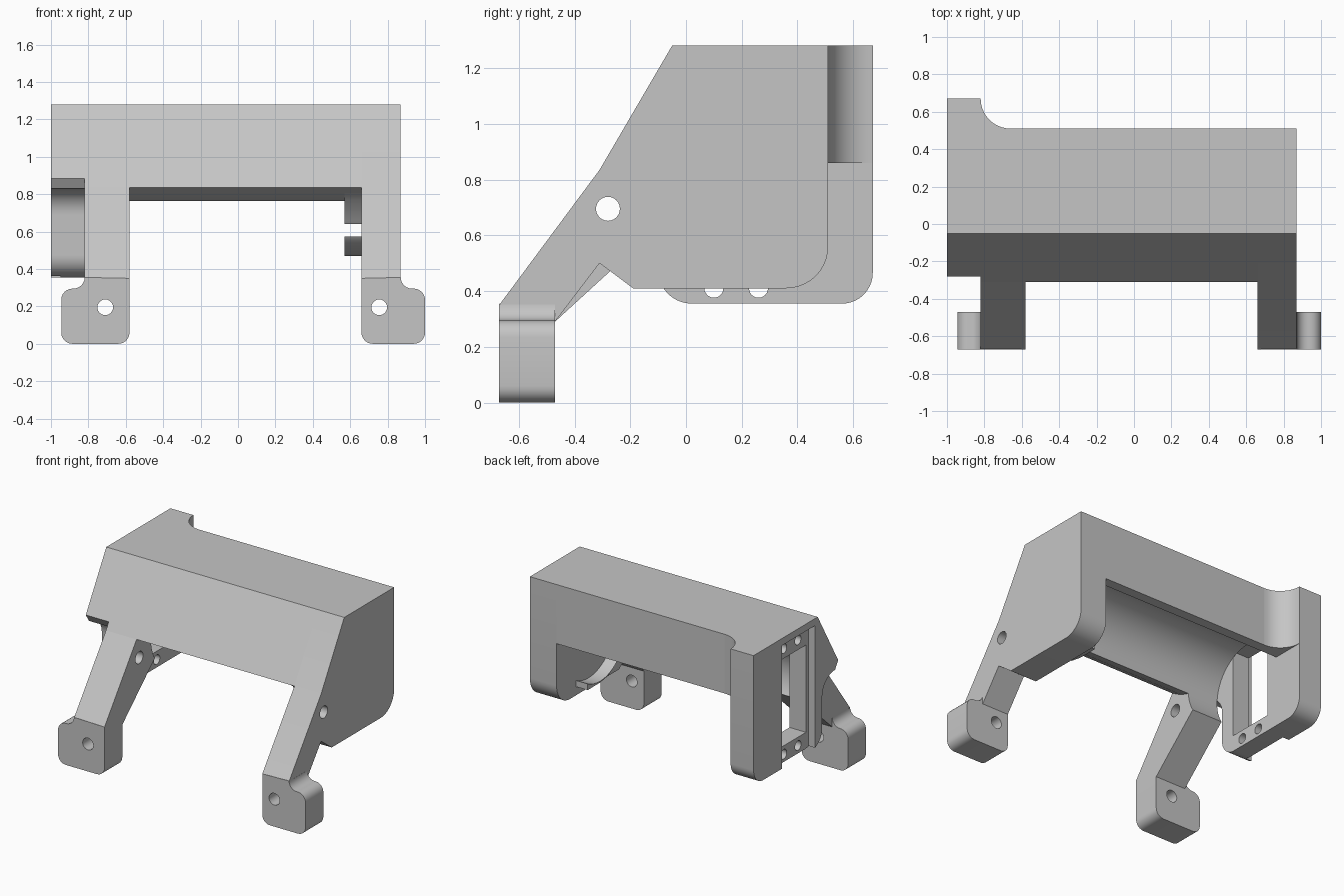
import bpy
import bmesh
from math import cos, sin, radians
from mathutils import Vector

default = bpy.data.objects.get("Cube")
if default:
    bpy.data.objects.remove(default)

GREY = (0.56, 0.56, 0.56, 1)
grey = bpy.data.materials.new("plain grey")
grey.use_nodes = True
grey.diffuse_color = GREY
grey.node_tree.nodes["Principled BSDF"].inputs["Base Color"].default_value = GREY


def arc(cu, cv, r, a0, a1, steps=10):
    """Points of an arc, angles in degrees."""
    angles = [radians(a0 + (a1 - a0) * i / steps) for i in range(steps + 1)]
    return [(cu + r * cos(a), cv + r * sin(a)) for a in angles]


def prism(name, profile, axis, low, high):
    """Extrude a 2D profile along x (y,z), y (x,z) or z (x,y)."""
    place = {"x": lambda u, v, w: (w, u, v),
             "y": lambda u, v, w: (u, w, v),
             "z": lambda u, v, w: (u, v, w)}[axis]
    bm = bmesh.new()
    face = bm.faces.new([bm.verts.new(place(u, v, low)) for u, v in profile])
    moved = bmesh.ops.extrude_face_region(bm, geom=[face])["geom"]
    shift = Vector(place(0, 0, high - low))
    bmesh.ops.translate(bm, vec=shift, verts=[g for g in moved if isinstance(g, bmesh.types.BMVert)])
    bmesh.ops.recalc_face_normals(bm, faces=bm.faces)
    mesh = bpy.data.meshes.new(name)
    bm.to_mesh(mesh)
    bm.free()
    mesh.materials.append(grey)
    obj = bpy.data.objects.new(name, mesh)
    bpy.context.collection.objects.link(obj)
    return obj


def activate(obj):
    bpy.ops.object.select_all(action="DESELECT")
    obj.select_set(True)
    bpy.context.view_layer.objects.active = obj


def cut(obj, *cutters):
    for cutter in cutters:
        mod = obj.modifiers.new("cut", "BOOLEAN")
        mod.operation = "DIFFERENCE"
        mod.solver = "EXACT"
        mod.object = cutter
        activate(obj)
        bpy.ops.object.modifier_apply(modifier=mod.name)
        bpy.data.objects.remove(cutter)


def rod(axis, u, v, r, low, high, steps=24):
    return prism("cutter", arc(u, v, r, 0, 360, steps)[:-1], axis, low, high)


def box(y0, y1, z0, z1, x0, x1):
    return prism("cutter", [(y0, z0), (y1, z0), (y1, z1), (y0, z1)], "x", x0, x1)


def cavity():
    return rod("x", 0.15, 0.78, 0.30, -0.9, 0.66, 64)


def leg_hole():
    return rod("x", -0.28, 0.695, 0.043, -1.2, 1.2)


TOP = 1.28
LEFT, LEFT_IN, LEG_IN = -1.0, -0.82, -0.58
RIGHT_IN, RIGHT = 0.66, 0.87
parts = []

# Hood: sloped front, roof and short back wall around a round cavity
hood = prism("hood", [(-0.05, TOP), (-0.31, 0.835), (-0.22, 0.785), (-0.14, 0.76),
                      (0.15, 0.80), (0.40, 0.86), (0.51, 0.86), (0.51, TOP)],
             "x", LEFT_IN, RIGHT_IN)
cut(hood, cavity())
parts.append(hood)

# Right side plate with its leg
right_side = prism("right_side_plate",
                   [(-0.05, TOP), (-0.31, 0.835), (-0.67, 0.35), (-0.67, 0.29), (-0.47, 0.29),
                    (-0.31, 0.50), (-0.19, 0.41)]
                   + arc(0.36, 0.56, 0.15, -90, 0) + [(0.51, TOP)],
                   "x", RIGHT_IN, RIGHT)
cut(right_side, leg_hole())
parts.append(right_side)

# Left leg, trimmed by the cavity
left_leg = prism("left_leg",
                 [(-0.31, 0.835), (-0.67, 0.35), (-0.67, 0.29), (-0.47, 0.29),
                  (0.0, 0.72), (0.0, 0.80), (-0.14, 0.85)], "x", LEFT_IN, LEG_IN)
cut(left_leg, cavity(), leg_hole())
parts.append(left_leg)

# Curved lip under the cavity beside the right plate
lip = prism("curved_lip",
            [(-0.28, 0.82), (-0.20, 0.77), (-0.13, 0.66), (-0.05, 0.55),
             (0.06, 0.485), (0.15, 0.47), (0.29, 0.47), (0.29, 0.6), (0.0, 0.82)],
            "x", 0.57, RIGHT_IN)
cut(lip, cavity())
parts.append(lip)

# Left mounting frame with recess, window and screw holes
frame = prism("left_mounting_frame",
              [(-0.05, TOP), (-0.28, 0.885), (-0.245, 0.83)]
              + arc(-0.24, 0.69, 0.14, 90, 0)
              + arc(0.02, 0.475, 0.12, 180, 270)
              + arc(0.56, 0.465, 0.11, -90, 0) + [(0.67, TOP)],
              "x", LEFT, LEFT_IN)
cut(frame, box(-0.02, 0.35, 0.2, 1.23, -1.1, -0.95),
    box(0.01, 0.35, 0.47, 1.09, -1.1, -0.7))
for y in (0.10, 0.26):
    for z in (0.41, 1.16):
        cut(frame, rod("x", y, z, 0.034, -1.1, -0.7))
parts.append(frame)

# Hollow fillet between the frame post and the back wall
parts.append(prism("back_fillet",
                   [(LEFT_IN, 0.51)] + arc(-0.66, 0.67, 0.16, 270, 180),
                   "z", 0.86, TOP))

# Feet, rounded outward tabs
for name, inner, leg_edge, outer, hole_x in (
        ("right_foot", RIGHT_IN, RIGHT, 1.0, 0.755),
        ("left_foot", LEG_IN, LEFT_IN, -0.945, -0.71)):
    s = 1 if outer > 0 else -1
    width = abs(outer - inner)
    edge = abs(leg_edge - inner)
    shape = (arc(0.06, 0.06, 0.06, 180, 270, 6)
             + arc(width - 0.06, 0.06, 0.06, -90, 0, 6)
             + arc(width - 0.06, 0.235, 0.06, 0, 90, 6)
             + arc(edge + 0.06, 0.355, 0.06, 270, 180, 6)
             + [(0, 0.35)])
    foot = prism(name, [(inner + s * u, v) for u, v in shape], "y", -0.67, -0.47)
    # Trim the block along the underside of the leg's slope
    cut(foot, prism("cutter", [(-0.67, 0.352), (-0.60, 0.45), (-0.3, 0.45), (-0.3, 0.352)],
                    "x", -1.2, 1.2))
    cut(foot, rod("y", hole_x, 0.195, 0.042, -0.8, -0.3))
    parts.append(foot)

for part in parts:
    activate(part)
    bpy.ops.object.shade_smooth_by_angle(angle=radians(28))
